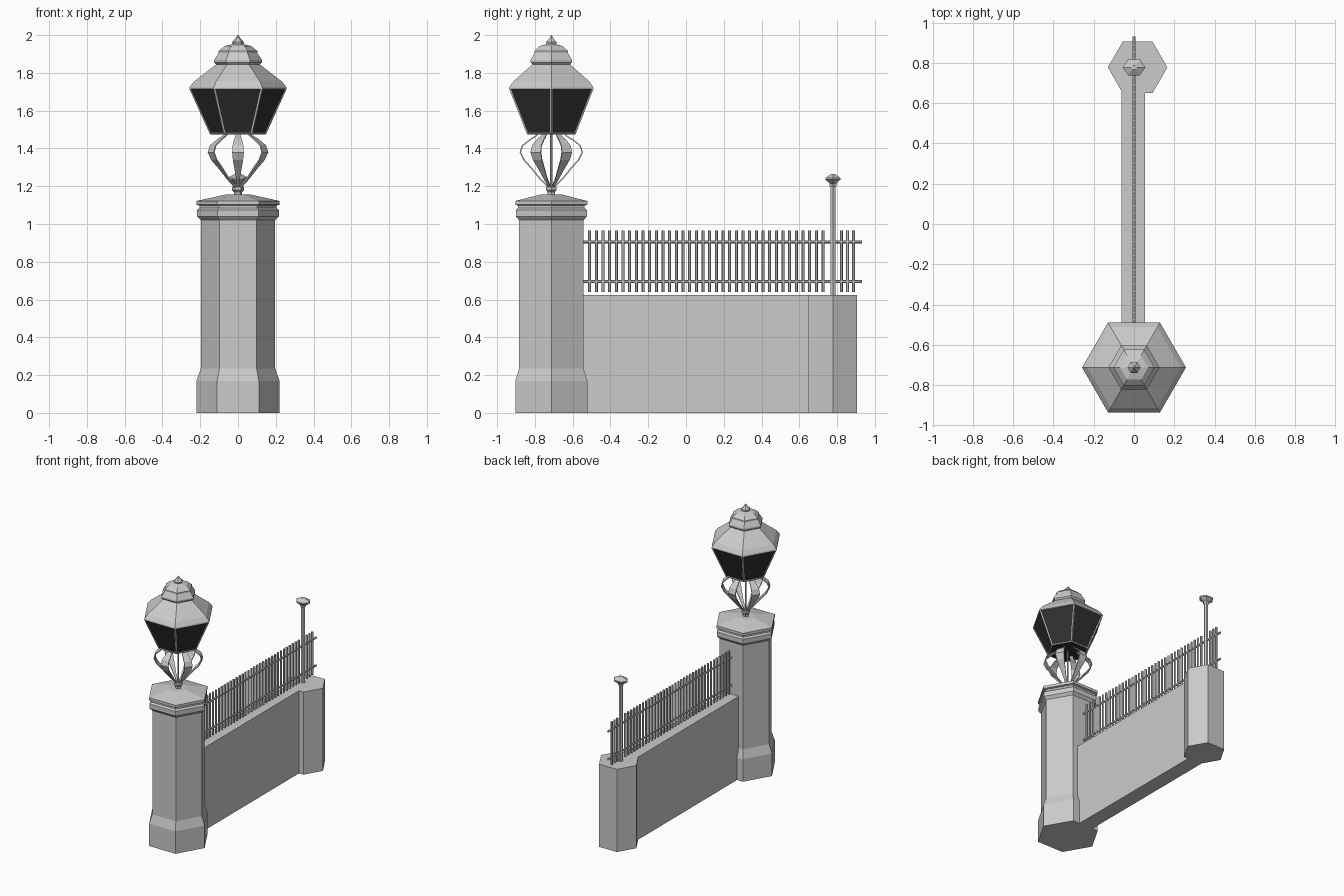
import bpy, bmesh
from math import sin, cos, pi
from mathutils import Vector

if "Cube" in bpy.data.objects:
    bpy.data.objects.remove(bpy.data.objects["Cube"])

PY = -0.713          # lamp pillar centre (y)
EX, EY = 0.018, 0.778  # end pier centre


def make(name, bm, mat=None):
    bmesh.ops.recalc_face_normals(bm, faces=bm.faces)
    me = bpy.data.meshes.new(name)
    bm.to_mesh(me)
    bm.free()
    ob = bpy.data.objects.new(name, me)
    bpy.context.collection.objects.link(ob)
    if mat:
        me.materials.append(mat)
    return ob


def hex_loft(name, profile, x=0, y=0, sy=1, mat=None):
    """Six-sided solid from (radius, z) pairs, capped at both ends."""
    bm = bmesh.new()
    rings = [[bm.verts.new((x + r * cos(i * pi / 3), y + sy * r * sin(i * pi / 3), z))
              for i in range(6)] for r, z in profile]
    for a, b in zip(rings, rings[1:]):
        for i in range(6):
            j = (i + 1) % 6
            bm.faces.new((a[i], a[j], b[j], b[i]))
    bm.faces.new(rings[0][::-1])
    bm.faces.new(rings[-1])
    return make(name, bm, mat)


def add_rod(bm, p, q, r, sides=6):
    p, q = Vector(p), Vector(q)
    d = q - p
    m = d.to_track_quat('Z', 'Y').to_matrix().to_4x4()
    m.translation = (p + q) / 2
    bmesh.ops.create_cone(bm, cap_ends=True, segments=sides, radius1=r,
                          radius2=r, depth=d.length, matrix=m)


# Lamp pillar with flared base and moulded cap
hex_loft("lamp_pillar", [(0.22, 0), (0.22, 0.17), (0.197, 0.235), (0.197, 1.02),
                         (0.217, 1.04), (0.217, 1.075), (0.203, 1.085),
                         (0.203, 1.098), (0.22, 1.102), (0.22, 1.122),
                         (0.07, 1.155)], y=PY)

# Lantern socket and centre rod
hex_loft("lamp_socket", [(0.022, 1.15), (0.022, 1.17), (0.032, 1.18),
                         (0.032, 1.195), (0.018, 1.2)], y=PY)
bm = bmesh.new()
add_rod(bm, (0, PY, 1.19), (0, PY, 1.49), 0.006)
make("lamp_rod", bm)

# Six bowed flat ribs carrying the lantern (radius, z, half width)
rib = [(0.016, 1.195, 0.006), (0.06, 1.24, 0.01), (0.105, 1.295, 0.019),
       (0.145, 1.34, 0.027), (0.164, 1.38, 0.031), (0.152, 1.415, 0.028),
       (0.115, 1.445, 0.021), (0.082, 1.465, 0.014), (0.062, 1.485, 0.01)]
bm = bmesh.new()
for k in range(6):
    a = pi / 6 + k * pi / 3
    u, t = Vector((cos(a), sin(a), 0)), Vector((-sin(a), cos(a), 0))
    rows = []
    for r, z, w in rib:
        c = Vector((0, PY, z)) + u * r
        rows.append([bm.verts.new(c - t * w), bm.verts.new(c + t * w)])
    for p, q in zip(rows, rows[1:]):
        bm.faces.new((p[0], p[1], q[1], q[0]))
ribs = make("lamp_ribs", bm)
sol = ribs.modifiers.new("thickness", 'SOLIDIFY')
sol.thickness = 0.007
sol.offset = 0

# Dark lantern glass
glass = bpy.data.materials.new("dark_glass")
glass.diffuse_color = (0.03, 0.03, 0.03, 1)
glass.use_nodes = True
glass.node_tree.nodes["Principled BSDF"].inputs["Base Color"].default_value = glass.diffuse_color
hex_loft("lantern_glass", [(0.142, 1.478), (0.253, 1.718)], y=PY, mat=glass)

# Lantern frame: corner bars plus bottom ring
bm = bmesh.new()
for k in range(6):
    a, b = k * pi / 3, (k + 1) * pi / 3
    low = (0.144 * cos(a), PY + 0.144 * sin(a), 1.48)
    nxt = (0.144 * cos(b), PY + 0.144 * sin(b), 1.48)
    top = (0.253 * cos(a), PY + 0.253 * sin(a), 1.72)
    add_rod(bm, low, top, 0.006, 4)
    add_rod(bm, low, nxt, 0.006, 4)
make("lantern_frame", bm)

# Tiered lantern roof and finial
hex_loft("lantern_roof", [(0.25, 1.712), (0.258, 1.716), (0.256, 1.725),
                          (0.232, 1.755), (0.115, 1.845), (0.127, 1.856),
                          (0.127, 1.868), (0.102, 1.905), (0.102, 1.916),
                          (0.07, 1.942), (0.03, 1.952), (0.032, 1.963),
                          (0.014, 1.982), (0.002, 2.0)], y=PY)

# Low wall and end pier
bm = bmesh.new()
bmesh.ops.create_cube(bm, size=1)
y0, y1 = -0.72, 0.76
bmesh.ops.scale(bm, vec=(0.116, y1 - y0, 0.625), verts=bm.verts)
bmesh.ops.translate(bm, vec=(-0.003, (y0 + y1) / 2, 0.3125), verts=bm.verts)
make("wall", bm)
hex_loft("end_pier", [(0.148, 0), (0.148, 0.625)], EX, EY)

# Railing: two rails and evenly spaced pickets, with a gap for the post
bm = bmesh.new()
for z in (0.695, 0.905):
    add_rod(bm, (0, -0.56, z), (0, 0.932, z), 0.008)
make("rails", bm)
bm = bmesh.new()
for y in [-0.51 + i * 0.0353 for i in range(36)] + [0.822, 0.855, 0.888]:
    add_rod(bm, (0, y, 0.64), (0, y, 0.965), 0.008)
make("pickets", bm)

# Tall post with faceted cap
hex_loft("fence_post", [(0.015, 0.62), (0.015, 1.195), (0.022, 1.205),
                        (0.022, 1.215)], y=EY)
hex_loft("fence_post_cap", [(0.022, 1.212), (0.057, 1.235), (0.057, 1.244),
                            (0.015, 1.265)], y=EY, sy=0.8)
